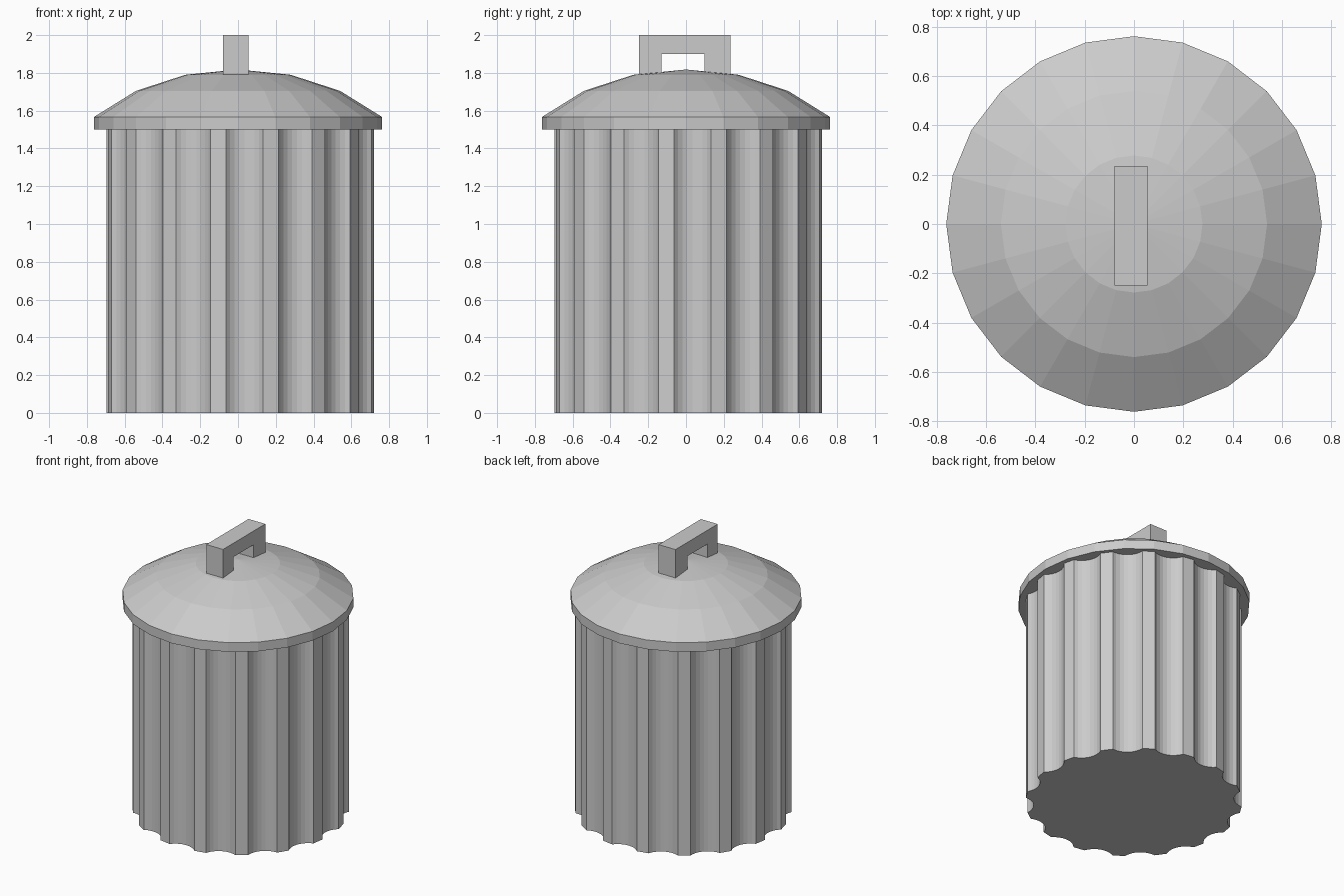
import bpy, bmesh
from math import sin, cos, pi, radians, atan2, hypot

cube = bpy.data.objects.get("Cube")
if cube:
    bpy.data.objects.remove(cube, do_unlink=True)

metal = bpy.data.materials.new("galvanised_grey")
metal.use_nodes = True
grey = (0.6, 0.6, 0.6, 1)
metal.diffuse_color = grey
metal.node_tree.nodes["Principled BSDF"].inputs["Base Color"].default_value = grey


def finish(name, bm):
    bmesh.ops.recalc_face_normals(bm, faces=bm.faces)
    mesh = bpy.data.meshes.new(name)
    bm.to_mesh(mesh)
    bm.free()
    mesh.materials.append(metal)
    obj = bpy.data.objects.new(name, mesh)
    bpy.context.collection.objects.link(obj)
    return obj


def extrude_outline(name, points, offset):
    """Fill a closed outline and extrude it along the offset."""
    bm = bmesh.new()
    face = bm.faces.new([bm.verts.new(p) for p in points])
    moved = bmesh.ops.extrude_face_region(bm, geom=[face], use_keep_orig=True)["geom"]
    verts = [g for g in moved if isinstance(g, bmesh.types.BMVert)]
    bmesh.ops.translate(bm, vec=offset, verts=verts)
    return finish(name, bm)


# Fluted can: round scoops separated by narrow lands
FLUTES, STEPS = 16, 8
RADIUS, HALF, DEPTH = 0.712, 0.098, 0.045
SHIFT, TURN = 0.013, radians(1.8)
scoop = (HALF ** 2 + DEPTH ** 2) / (2 * DEPTH)
sweep = atan2(HALF, scoop - DEPTH)
chord = (RADIUS ** 2 - HALF ** 2) ** 0.5
axis = chord + scoop - DEPTH
outline = []
for i in range(FLUTES):
    turn = TURN + 2 * pi * i / FLUTES
    for s in range(STEPS + 1):
        t = sweep * (2 * s / STEPS - 1)
        u, v = axis - scoop * cos(t), scoop * sin(t)
        a, r = turn + atan2(v, u), hypot(u, v)
        outline.append((SHIFT + r * cos(a), SHIFT + r * sin(a), 0))
extrude_outline("fluted_can", outline, (0, 0, 1.58))

# Faceted domed lid with a short rim
SIDES = 24
bm = bmesh.new()
rings = []
for r, z in [(0.762, 1.5), (0.762, 1.567), (0.54, 1.705), (0.278, 1.79)]:
    rings.append([bm.verts.new((r * cos(2 * pi * i / SIDES), r * sin(2 * pi * i / SIDES), z))
                  for i in range(SIDES)])
bm.faces.new(rings[0])
tip = bm.verts.new((0, 0, 1.818))
for i in range(SIDES):
    j = (i + 1) % SIDES
    for low, high in zip(rings, rings[1:]):
        bm.faces.new((low[i], low[j], high[j], high[i]))
    bm.faces.new((rings[-1][i], rings[-1][j], tip))
finish("domed_lid", bm)

# Square-section bridge handle
profile = [(-0.25, 1.77), (-0.25, 2), (0.235, 2), (0.235, 1.77),
           (0.098, 1.77), (0.098, 1.9), (-0.13, 1.9), (-0.13, 1.77)]
extrude_outline("lid_handle", [(-0.08, y, z) for y, z in profile], (0.135, 0, 0))
